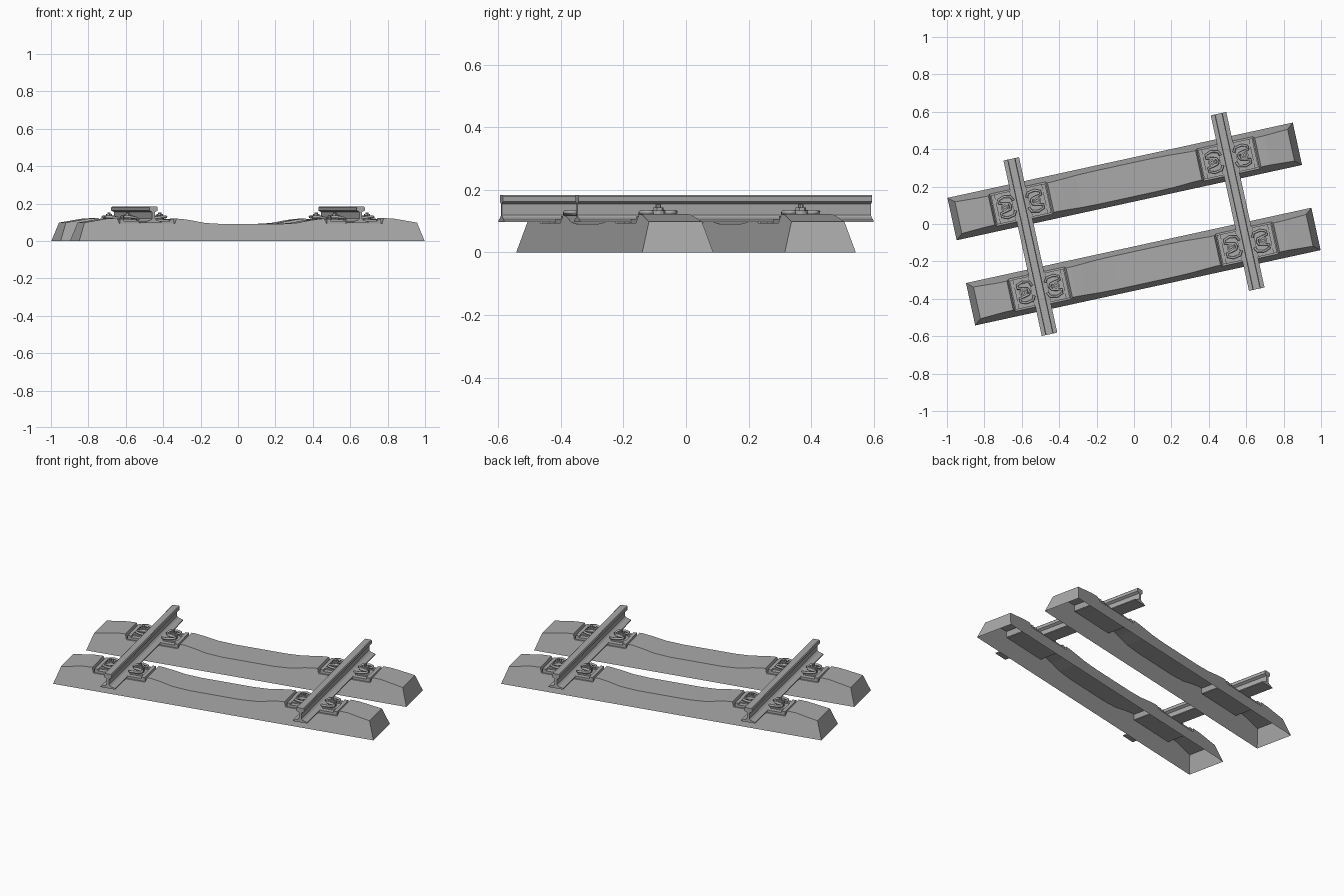
import bpy, bmesh
from math import radians, pi
from mathutils import Matrix, Vector

cube = bpy.data.objects.get("Cube")
if cube:
    bpy.data.objects.remove(cube)

TURN = Matrix.Rotation(radians(12.3), 4, 'Z')   # whole track sits askew
RAIL_U, SLEEPER_V = 0.567, 0.233

grey = bpy.data.materials.new("plain_grey")
grey.use_nodes = True
grey.diffuse_color = (0.4, 0.4, 0.4, 1)
grey.node_tree.nodes["Principled BSDF"].inputs["Base Color"].default_value = (0.4, 0.4, 0.4, 1)


def to_mesh(bm, name):
    bmesh.ops.recalc_face_normals(bm, faces=bm.faces)
    me = bpy.data.meshes.new(name)
    bm.to_mesh(me)
    bm.free()
    me.materials.append(grey)
    return me


def place(me, name, u, v, spin=0.0):
    ob = bpy.data.objects.new(name, me)
    bpy.context.collection.objects.link(ob)
    ob.matrix_world = TURN @ Matrix.Translation((u, v, 0)) @ Matrix.Rotation(spin, 4, 'Z')
    return ob


def box(bm, lo, hi):
    lo, hi = Vector(lo), Vector(hi)
    size = hi - lo
    bmesh.ops.create_cube(bm, size=1, matrix=Matrix.Translation((lo + hi) / 2)
                          @ Matrix.Diagonal((*size, 1)))


def cylinder(bm, u, z0, z1, r, sides):
    bmesh.ops.create_cone(bm, cap_ends=True, segments=sides, radius1=r, radius2=r,
                          depth=z1 - z0, matrix=Matrix.Translation((u, 0, (z0 + z1) / 2)))


# Sleeper: open-bottomed tapered shell following half a top profile (base u, top u, top z)
def sleeper_mesh():
    half = [(0.15, 0.15, 0.09), (0.25, 0.25, 0.096), (0.33, 0.33, 0.111),
            (0.38, 0.38, 0.118), (0.405, 0.405, 0.119), (0.415, 0.415, 0.093),
            (0.719, 0.719, 0.093), (0.729, 0.729, 0.122), (0.78, 0.78, 0.12),
            (0.945, 0.91, 0.098)]
    profile = [(-b, -t, z) for b, t, z in reversed(half)] + half
    bm = bmesh.new()
    rings = []
    for base, top, z in profile:
        v = 0.116 - 0.3 * z
        rings.append([bm.verts.new(p) for p in
                      ((base, -0.116, 0), (top, -v, z), (top, v, z), (base, 0.116, 0))])
    for a, b in zip(rings, rings[1:]):
        for k in range(3):
            bm.faces.new((a[k], b[k], b[k + 1], a[k + 1]))
    bm.faces.new(rings[0])
    bm.faces.new(rings[-1])
    return to_mesh(bm, "sleeper")


# Rail: foot, web and head section swept along v
def rail_mesh():
    half = [(0.0425, 0.097), (0.0425, 0.103), (0.016, 0.111), (0.007, 0.119),
            (0.007, 0.154), (0.022, 0.162), (0.022, 0.179), (0.018, 0.183)]
    section = half + [(-u, z) for u, z in reversed(half)]
    bm = bmesh.new()
    face = bm.faces.new([bm.verts.new((u, -0.48, z)) for u, z in section])
    new = bmesh.ops.extrude_face_region(bm, geom=[face], use_keep_orig=True)["geom"]
    bmesh.ops.translate(bm, vec=(0, 0.96, 0),
                        verts=[g for g in new if isinstance(g, bmesh.types.BMVert)])
    return to_mesh(bm, "rail")


# Guide plate with raised lip and side ribs
def guide_plate_mesh():
    bm = bmesh.new()
    box(bm, (0.044, -0.08, 0.09), (0.148, 0.08, 0.107))
    box(bm, (0.128, -0.08, 0.107), (0.148, 0.08, 0.116))
    for s in (-1, 1):
        box(bm, (0.05, s * 0.045 - 0.008, 0.107), (0.128, s * 0.045 + 0.008, 0.115))
    return to_mesh(bm, "guide_plate")


# Bolt: washer, hexagonal head and stud
def bolt_mesh():
    bm = bmesh.new()
    cylinder(bm, 0.088, 0.105, 0.134, 0.022, 12)
    cylinder(bm, 0.088, 0.134, 0.143, 0.017, 6)
    cylinder(bm, 0.088, 0.143, 0.153, 0.009, 10)
    return to_mesh(bm, "bolt")


# Spring clamp: bent rod looping round the bolt
def clamp_mesh():
    half = [(0.036, 0.028, 0.114), (0.048, 0.05, 0.122), (0.085, 0.057, 0.128),
            (0.113, 0.046, 0.128), (0.114, 0.027, 0.127), (0.085, 0.021, 0.128),
            (0.062, 0.015, 0.128)]
    points = half + [(0.056, 0, 0.128)] + [(u, -v, z) for u, v, z in reversed(half)]
    cu = bpy.data.curves.new("clamp_path", 'CURVE')
    cu.dimensions = '3D'
    cu.bevel_depth = 0.007
    cu.bevel_resolution = 1
    cu.use_fill_caps = True
    line = cu.splines.new('POLY')
    line.points.add(len(points) - 1)
    for p, co in zip(line.points, points):
        p.co = (*co, 1)
    ob = bpy.data.objects.new("clamp_path", cu)
    bpy.context.collection.objects.link(ob)
    bpy.context.view_layer.update()
    me = bpy.data.meshes.new_from_object(ob.evaluated_get(bpy.context.evaluated_depsgraph_get()))
    bpy.data.objects.remove(ob)
    me.name = "spring_clamp"
    me.materials.clear()
    me.materials.append(grey)
    for f in me.polygons:
        f.material_index = 0
    return me


def rail_pad_mesh():
    bm = bmesh.new()
    box(bm, (-0.046, -0.082, 0.09), (0.046, 0.082, 0.0975))
    return to_mesh(bm, "rail_pad")


sleeper, rail, pad = sleeper_mesh(), rail_mesh(), rail_pad_mesh()
fastening = [("guide_plate", guide_plate_mesh()), ("spring_clamp", clamp_mesh()),
             ("bolt", bolt_mesh())]

# Assemble two sleepers, two rails and a pair of fastenings at each crossing
for v, row in ((-SLEEPER_V, "front"), (SLEEPER_V, "back")):
    place(sleeper, row + "_sleeper", 0, v)
    for u, side in ((-RAIL_U, "right"), (RAIL_U, "left")):
        place(pad, f"{row}_{side}_rail_pad", u, v)
        for spin, end in ((0, "a"), (pi, "b")):
            for name, me in fastening:
                place(me, f"{row}_{side}_{name}_{end}", u, v, spin)
for u, side in ((-RAIL_U, "right"), (RAIL_U, "left")):
    place(rail, side + "_rail", u, 0)
